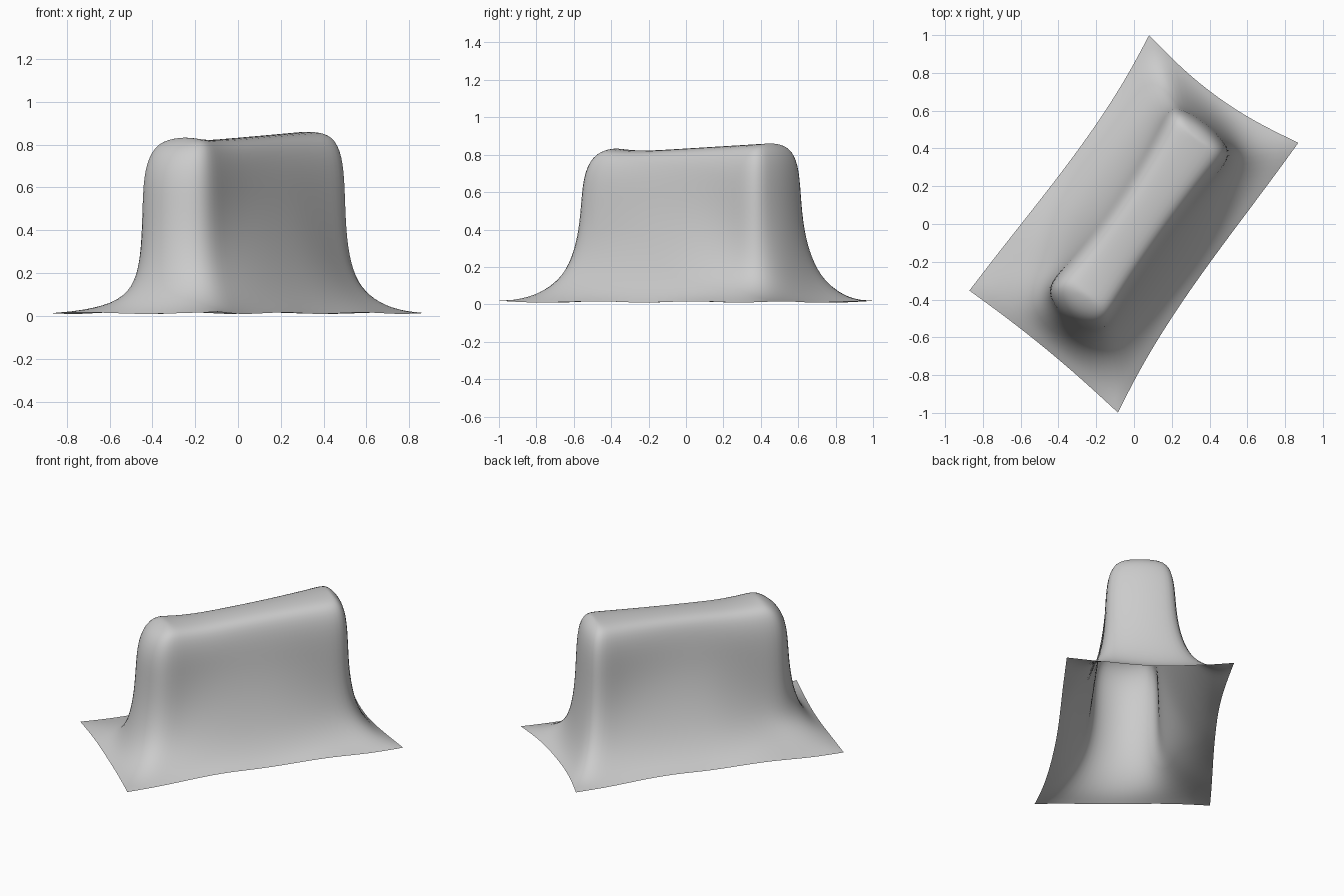
import bpy, bmesh, math

if "Cube" in bpy.data.objects:
    bpy.data.objects.remove(bpy.data.objects["Cube"])

AXIS = math.atan2(0.823, 0.568)          # heading of the long direction
SIDE_STEPS, END_STEPS = 8, 4


def outline(corners, bows, skew=0.0):
    """Loop of (u, v) points: front end, right side, back end, left side.
    Each edge is bowed inward; skew pulls the side bows toward their start."""
    pts = []
    inward = [(1, 0), (0, -1), (-1, 0), (0, 1)]
    for k in range(4):
        p, q = corners[k], corners[(k + 1) % 4]
        n = SIDE_STEPS if k % 2 else END_STEPS
        for i in range(n):
            s = i / n
            b = bows[k] * 4 * s * (1 - s) * (1 + (k % 2) * skew * (1 - 2 * s))
            pts.append((p[0] + (q[0] - p[0]) * s + inward[k][0] * b,
                        p[1] + (q[1] - p[1]) * s + inward[k][1] * b))
    return pts


def corner_power():
    """How flat the skirt lies at each point: corners flat, long sides steep."""
    c = [2.9, 1.35, 1.8, 1.1]
    mid = [0.9, 0.62, 0.9, 0.62]
    out = []
    for k in range(4):
        n = SIDE_STEPS if k % 2 else END_STEPS
        for i in range(n):
            s = i / n
            a = c[k] if s <= 0.5 else c[(k + 1) % 4]
            out.append(mid[k] + (a - mid[k]) * abs(1 - 2 * s) ** 2.5)
    return out


def top_height(u):
    """Ridge line: bump at the front, dip, then a gentle rise."""
    return 0.831 + 0.05 * u + 0.028 * math.exp(-((u + 0.5) / 0.13) ** 2)


# hem of the sheet, and the wall it hangs over
hem = outline([(-0.785, -0.517), (-0.87, 0.497), (0.848, 0.472), (0.868, -0.502)],
              [0.02, 0.04, 0.058, 0.04], skew=0.7)
wall = outline([(-0.54, -0.195), (-0.55, 0.2), (0.6, 0.225), (0.635, -0.2)],
               [-0.08, 0.025, -0.04, 0.05])
power = corner_power()
count = len(hem)

bm = bmesh.new()
crease = bm.verts.layers.float.new("crease_vert")
rings = []


def add_ring(points):
    ring = []
    for u, v, z in points:
        x = u * math.cos(AXIS) + v * math.sin(AXIS)
        y = u * math.sin(AXIS) - v * math.cos(AXIS)
        ring.append(bm.verts.new((x, y, z)))
    rings.append(ring)


# flared skirt
for w, z in [(1, 0.013), (0.73, 0.045), (0.46, 0.11), (0.24, 0.21), (0.08, 0.36), (0.01, 0.53)]:
    pts = []
    for i in range(count):
        f = w ** power[i]
        ripple = 0.007 * math.sin(i * 2.1) * w ** 4
        pts.append((wall[i][0] + (hem[i][0] - wall[i][0]) * f,
                    wall[i][1] + (hem[i][1] - wall[i][1]) * f, z + ripple))
    add_ring(pts)

# upper wall and rounded shoulder
for f, drop in [(0.03, 0.14), (0.2, 0.035), (0.52, -0.003)]:
    pts = []
    for u, v in wall:
        u2 = u + (max(-0.38, min(0.52, u)) - u) * min(1, f * 1.3)
        pts.append((u2, v + (0.015 - v) * f, top_height(u2) - drop))
    add_ring(pts)

for a, b in zip(rings, rings[1:]):
    for i in range(count):
        j = (i + 1) % count
        bm.faces.new((a[i], a[j], b[j], b[i]))

# top strip
r = rings[-1]
c, back = END_STEPS, END_STEPS + SIDE_STEPS
left0 = back + END_STEPS
bm.faces.new(r[:c + 1])
bm.faces.new(r[back:left0 + 1])
for i in range(SIDE_STEPS):
    bm.faces.new((r[c + i], r[c + i + 1],
                  r[(count - i - 1) % count], r[(count - i) % count]))

# keep the four hem corners pointed
for k in (0, c, back, left0):
    rings[0][k][crease] = 1.0

for f in bm.faces:
    f.smooth = True
mesh = bpy.data.meshes.new("draped_cloth")
bm.to_mesh(mesh)
bm.free()
cloth = bpy.data.objects.new("draped_cloth", mesh)
bpy.context.collection.objects.link(cloth)
sub = cloth.modifiers.new("smooth_folds", 'SUBSURF')
sub.levels = sub.render_levels = 2
